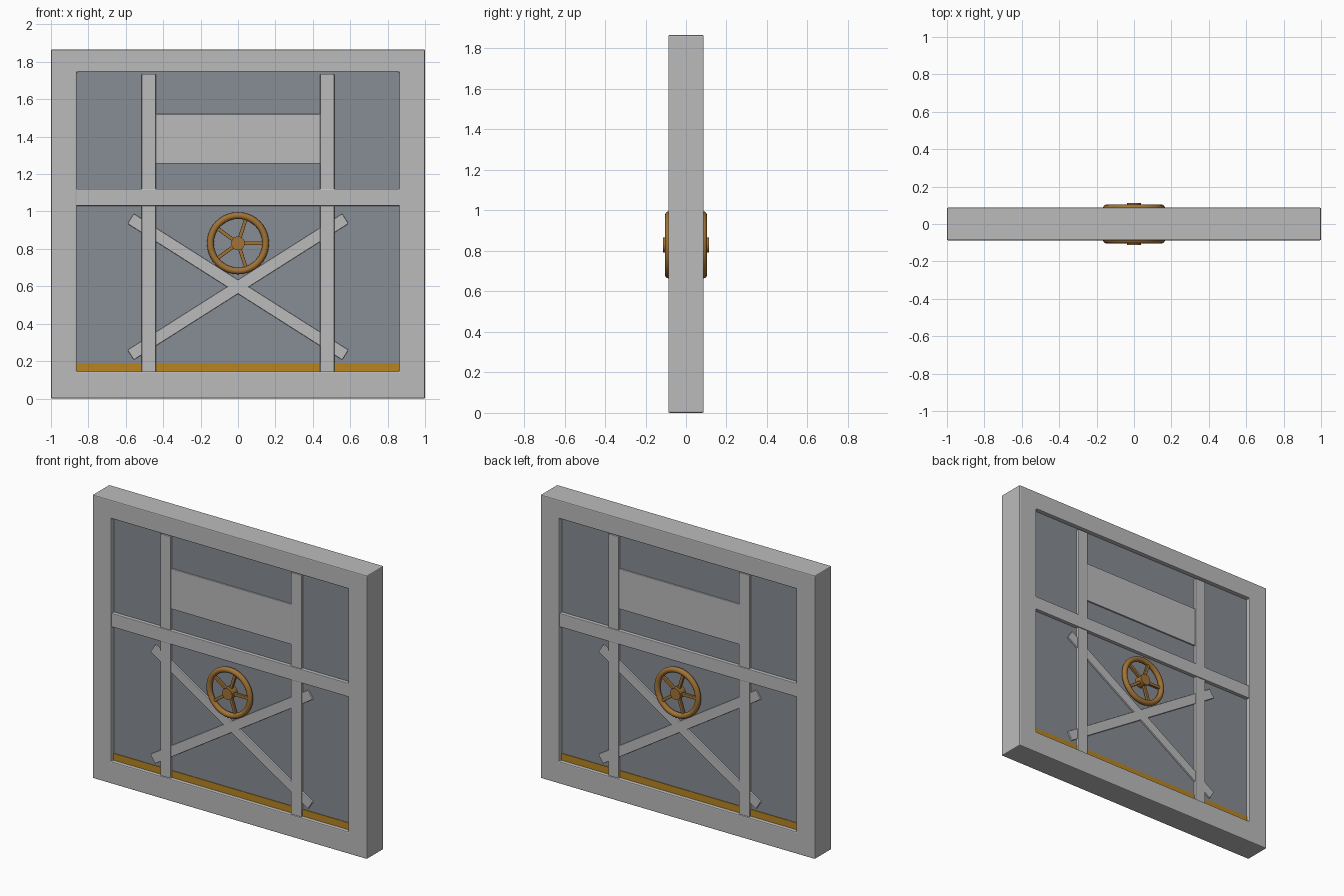
import bpy, bmesh, math

cube = bpy.data.objects.get("Cube")
if cube:
    bpy.data.objects.remove(cube, do_unlink=True)


def material(name, r, g, b):
    m = bpy.data.materials.new(name)
    m.use_nodes = True
    m.diffuse_color = (r, g, b, 1)
    m.node_tree.nodes["Principled BSDF"].inputs["Base Color"].default_value = (r, g, b, 1)
    return m


GREY = material("light grey metal", 0.50, 0.50, 0.50)
SLATE = material("slate panel", 0.245, 0.268, 0.30)
GOLD = material("gold trim", 0.48, 0.235, 0.015)
BRONZE = material("bronze wheel", 0.36, 0.17, 0.035)


def bevel(ob, width):
    mod = ob.modifiers.new("bevel", 'BEVEL')
    mod.width = width
    mod.segments = 2


def box(name, centre, size, mat, turn=0, edge=0.004):
    bpy.ops.mesh.primitive_cube_add(size=1, location=centre)
    ob = bpy.context.object
    ob.name = name
    ob.scale = size
    bpy.ops.object.transform_apply(location=False, rotation=False, scale=True)
    ob.rotation_euler.y = turn
    ob.data.materials.append(mat)
    if edge:
        bevel(ob, edge)
    return ob


# Outer frame: a rectangular ring given depth
def ring(name, outer, inner, depth, mat):
    bm = bmesh.new()
    loops = []
    for x0, x1, z0, z1 in (outer, inner):
        corners = ((x0, z0), (x1, z0), (x1, z1), (x0, z1))
        loops.append([bm.verts.new((x, -depth, z)) for x, z in corners])
    a, b = loops
    faces = []
    for i in range(4):
        j = (i + 1) % 4
        faces.append(bm.faces.new((a[i], a[j], b[j], b[i])))
    ext = bmesh.ops.extrude_face_region(bm, geom=faces, use_keep_orig=True)
    moved = [v for v in ext["geom"] if isinstance(v, bmesh.types.BMVert)]
    bmesh.ops.translate(bm, verts=moved, vec=(0, 2 * depth, 0))
    bmesh.ops.recalc_face_normals(bm, faces=bm.faces[:])
    me = bpy.data.meshes.new(name)
    bm.to_mesh(me)
    bm.free()
    ob = bpy.data.objects.new(name, me)
    bpy.context.collection.objects.link(ob)
    me.materials.append(mat)
    bevel(ob, 0.006)


ring("outer_frame", (-1, 1, 0, 1.866), (-0.863, 0.863, 0.145, 1.745), 0.087, GREY)

# Door panel and gold sill
box("door_panel", (0, 0, 0.945), (1.76, 0.116, 1.64), SLATE, edge=0)
box("gold_sill", (0, 0, 0.16), (1.74, 0.124, 0.06), GOLD, edge=0)

# Bars and plank, showing on both faces
for side, label in ((-1, "right"), (1, "left")):
    box(label + "_upright", (side * 0.477, 0, 0.935), (0.076, 0.152, 1.60), GREY)
    box(label + "_brace", (0, 0, 0.597), (1.36, 0.14, 0.063), GREY,
        turn=side * math.radians(32.4))
box("cross_rail", (0, 0, 1.075), (1.74, 0.164, 0.09), GREY)
box("upper_plank", (0, 0, 1.388), (0.90, 0.136, 0.265), GREY)

# A hand wheel on each face
WHEEL_Z = 0.83
for side, label in ((-1, "front"), (1, "back")):
    y = side * 0.086
    bpy.ops.mesh.primitive_torus_add(
        location=(0, y, WHEEL_Z), rotation=(math.pi / 2, 0, 0),
        major_radius=0.148, minor_radius=0.018, major_segments=40, minor_segments=12)
    rim = bpy.context.object
    rim.name = label + "_wheel_rim"
    rim.data.materials.append(BRONZE)
    bpy.ops.object.shade_smooth()

    bpy.ops.mesh.primitive_cylinder_add(
        vertices=24, radius=0.037, depth=0.063,
        location=(0, side * 0.0815, WHEEL_Z), rotation=(math.pi / 2, 0, 0))
    hub = bpy.context.object
    hub.name = label + "_wheel_hub"
    hub.data.materials.append(BRONZE)
    bpy.ops.object.shade_smooth_by_angle()

    for i in range(5):
        t = i * math.tau / 5
        if side > 0:
            t = math.pi - t
        place = (0.085 * math.cos(t), y, WHEEL_Z + 0.085 * math.sin(t))
        box(label + "_wheel_spoke", place, (0.11, 0.018, 0.019), BRONZE, turn=-t, edge=0.003)
